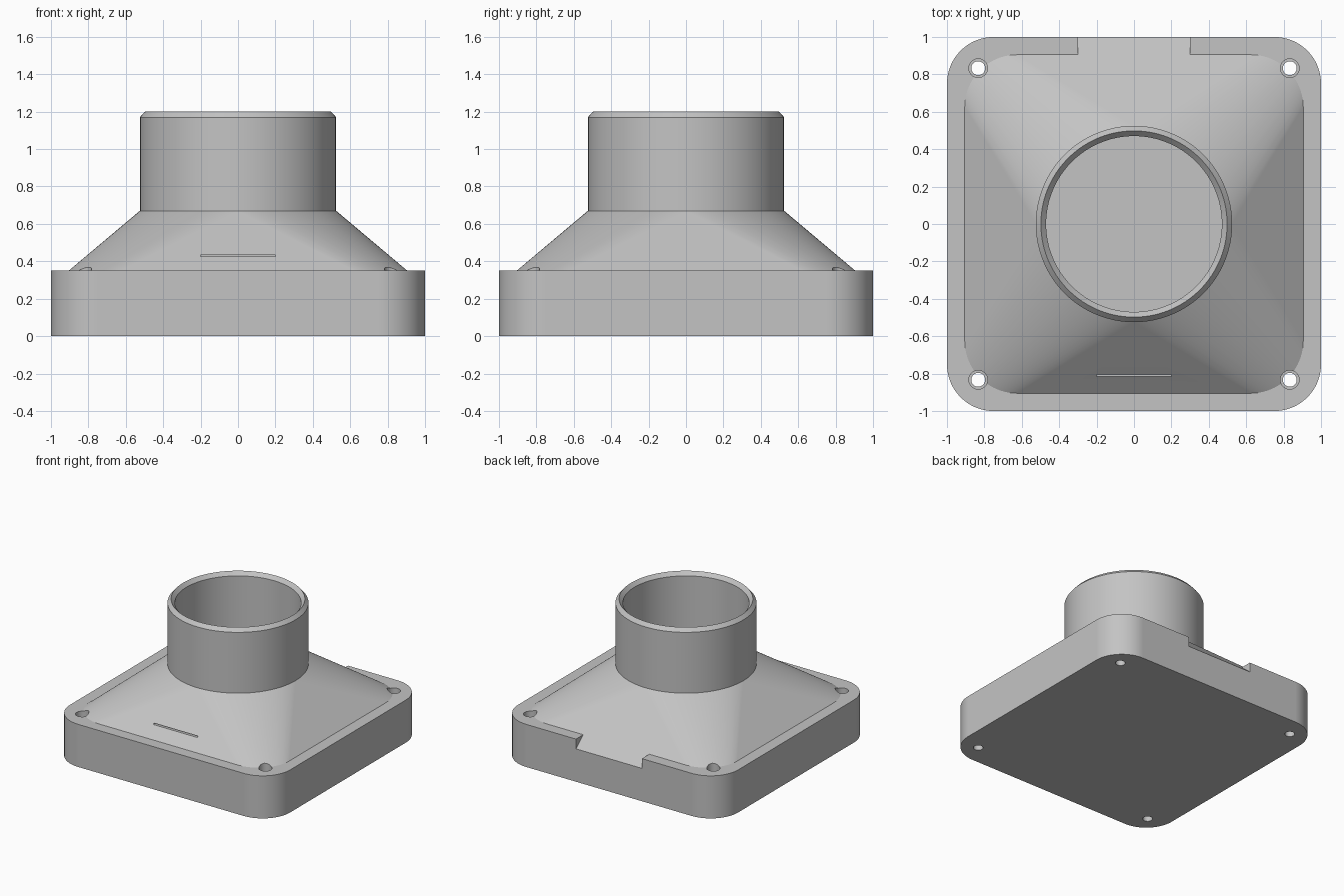
import bpy, bmesh, math

if "Cube" in bpy.data.objects:
    bpy.data.objects.remove(bpy.data.objects["Cube"])

N = 24  # segments per quarter turn

grey = bpy.data.materials.new("plain grey")
grey.diffuse_color = (0.55, 0.55, 0.55, 1)
grey.use_nodes = True
grey.node_tree.nodes["Principled BSDF"].inputs["Base Color"].default_value = grey.diffuse_color


def make(name, bm):
    bmesh.ops.recalc_face_normals(bm, faces=bm.faces)
    me = bpy.data.meshes.new(name)
    bm.to_mesh(me)
    bm.free()
    me.materials.append(grey)
    ob = bpy.data.objects.new(name, me)
    bpy.context.collection.objects.link(ob)
    return ob


def rounded(half, r):
    """Outline of a rounded square; half == r gives a circle."""
    pts = []
    for q in range(4):
        mid = math.radians(45 + 90 * q)
        cx = math.copysign(half - r, math.cos(mid))
        cy = math.copysign(half - r, math.sin(mid))
        for i in range(N + 1):
            a = math.pi / 2 * (q + i / N)
            pts.append((cx + r * math.cos(a), cy + r * math.sin(a)))
    return pts


def prism(name, outline, z0, z1):
    bm = bmesh.new()
    f = bm.faces.new([bm.verts.new((x, y, z0)) for x, y in outline])
    g = bmesh.ops.extrude_face_region(bm, geom=[f])["geom"]
    for v in g:
        if isinstance(v, bmesh.types.BMVert):
            v.co.z = z1
    bmesh.ops.remove_doubles(bm, verts=bm.verts, dist=1e-5)
    return make(name, bm)


def lathe(name, profile, x=0, y=0, steps=4 * N):
    bm = bmesh.new()
    vs = [bm.verts.new((x + r, y, z)) for r, z in profile]
    es = [bm.edges.new(p) for p in zip(vs, vs[1:])]
    bmesh.ops.spin(bm, geom=vs + es, cent=(x, y, 0), axis=(0, 0, 1),
                   angle=2 * math.pi, steps=steps)
    bmesh.ops.remove_doubles(bm, verts=bm.verts, dist=1e-5)
    return make(name, bm)


def cut(ob, cutters):
    bpy.context.view_layer.objects.active = ob
    for c in cutters:
        m = ob.modifiers.new("cut", "BOOLEAN")
        m.operation = "DIFFERENCE"
        m.solver = "EXACT"
        m.object = c
        bpy.ops.object.modifier_apply(modifier=m.name)


def finish(ob):
    bpy.ops.object.select_all(action="DESELECT")
    ob.select_set(True)
    bpy.context.view_layer.objects.active = ob
    bpy.ops.object.shade_smooth_by_angle(angle=math.radians(25))
    w = ob.modifiers.new("normals", "WEIGHTED_NORMAL")
    w.keep_sharp = True


# Rounded square base plate
base = prism("base", rounded(1.0, 0.25), 0, 0.35)

# Funnel: hull between a rounded square and the collar circle
bm = bmesh.new()
for outline, z in ((rounded(0.905, 0.28), 0.35), (rounded(0.525, 0.525), 0.67)):
    for x, y in outline:
        bm.verts.new((x, y, z))
bmesh.ops.remove_doubles(bm, verts=bm.verts, dist=1e-5)
bmesh.ops.convex_hull(bm, input=bm.verts)
bmesh.ops.dissolve_limit(bm, angle_limit=0.002, verts=bm.verts, edges=bm.edges)
funnel = make("funnel", bm)

# Collar tube with a bevelled rim
collar = lathe("collar", [(0.525, 0.67), (0.525, 1.17), (0.498, 1.2),
                          (0.47, 1.17), (0.47, 0.67)])

# Cutters: bore, stepped screw holes, rear notch, front slit
bore = prism("bore_cutter", rounded(0.47, 0.47), 0.1, 0.9)
holes = [lathe("hole_cutter", [(0, -0.1), (0.037, -0.1), (0.037, 0.25),
                               (0.05, 0.25), (0.05, 0.6), (0, 0.6)],
               sx * 0.833, sy * 0.833, 32)
         for sx in (-1, 1) for sy in (-1, 1)]

bm = bmesh.new()
f = bm.faces.new([bm.verts.new((-0.3, y, z)) for y, z in
                  ((0.905, 0.35), (1.05, 0.228), (1.05, 0.4))])
g = bmesh.ops.extrude_face_region(bm, geom=[f])["geom"]
bmesh.ops.translate(bm, vec=(0.6, 0, 0),
                    verts=[v for v in g if isinstance(v, bmesh.types.BMVert)])
notch = make("notch_cutter", bm)

slit = prism("slit_cutter", [(-0.2, -0.9), (0.2, -0.9), (0.2, -0.72), (-0.2, -0.72)],
             0.426, 0.434)

cut(base, [bore, notch] + holes)
cut(funnel, [bore, slit] + holes)
for c in [bore, notch, slit] + holes:
    bpy.data.objects.remove(c)
for ob in (base, funnel, collar):
    finish(ob)
